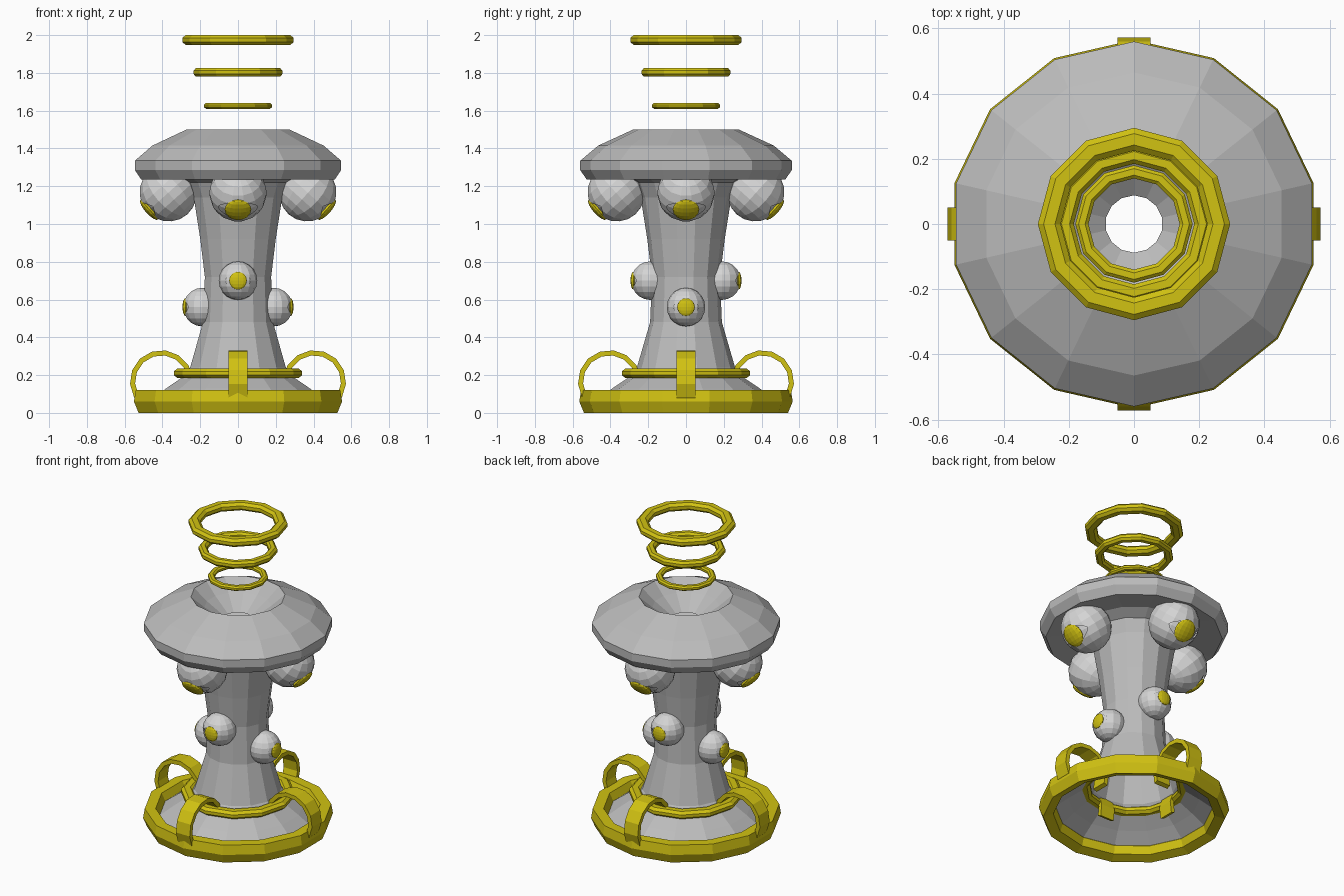
import bpy, bmesh, math
from mathutils import Matrix, Vector

if "Cube" in bpy.data.objects:
    bpy.data.objects.remove(bpy.data.objects["Cube"])


def material(name, rgb):
    m = bpy.data.materials.new(name)
    m.diffuse_color = (*rgb, 1)
    m.use_nodes = True
    m.node_tree.nodes["Principled BSDF"].inputs["Base Color"].default_value = m.diffuse_color
    return m


STONE = material("stone grey", (0.50, 0.50, 0.50))
PALE = material("pale grey", (0.66, 0.66, 0.66))
GOLD = material("yellow gold", (0.64, 0.54, 0.006))


def finish(name, bm, mat, matrix=None, fix_normals=True):
    if fix_normals:
        bmesh.ops.recalc_face_normals(bm, faces=bm.faces)
    if matrix:
        bm.transform(matrix)
    me = bpy.data.meshes.new(name)
    bm.to_mesh(me)
    bm.free()
    me.materials.append(mat)
    ob = bpy.data.objects.new(name, me)
    bpy.context.collection.objects.link(ob)
    return ob


def lathe(name, profile, sides, mat, closed=False):
    """Spin an (r, z) profile around z with a corner at -y."""
    bm = bmesh.new()
    rings = []
    for i in range(sides):
        a = 2 * math.pi * i / sides - math.pi / 2
        rings.append([bm.verts.new((r * math.cos(a), r * math.sin(a), z)) for r, z in profile])
    n = len(profile)
    for i in range(sides):
        p, q = rings[i], rings[(i + 1) % sides]
        for j in range(n if closed else n - 1):
            k = (j + 1) % n
            bm.faces.new((p[j], q[j], q[k], p[k]))
    return finish(name, bm, mat)


def ring(name, r_in, r_out, z0, z1, sides):
    """Ring with a chamfered cross-section."""
    c, h = (r_out - r_in) * 0.25, (z1 - z0) * 0.3
    prof = [(r_in + c, z0), (r_out - c, z0), (r_out, z0 + h), (r_out, z1 - h),
            (r_out - c, z1), (r_in + c, z1), (r_in, z1 - h), (r_in, z0 + h)]
    return lathe(name, prof, sides, GOLD, closed=True)


# hollow column: flared base, waist, wide cap, funnel down to an open hole
lathe("column_and_cap", [
    (0.51, 0.04), (0.39, 0.13), (0.30, 0.19), (0.26, 0.24), (0.19, 0.48), (0.18, 0.72),
    (0.205, 0.92), (0.24, 1.14), (0.27, 1.22), (0.34, 1.255), (0.525, 1.235),
    (0.56, 1.285), (0.56, 1.335), (0.465, 1.415), (0.28, 1.5), (0.20, 1.43), (0.088, 1.35)],
    14, STONE)

# base hoop, collar and three floating rings
lathe("base_hoop", [(0.48, 0.02), (0.54, 0.0), (0.565, 0.06), (0.555, 0.12),
                    (0.49, 0.12), (0.465, 0.07)], 14, GOLD, closed=True)
ring("base_collar", 0.265, 0.34, 0.185, 0.235, 12)
ring("floating_ring_low", 0.14, 0.18, 1.61, 1.64, 12)
ring("floating_ring_middle", 0.185, 0.235, 1.78, 1.826, 12)
ring("floating_ring_top", 0.225, 0.295, 1.948, 2.0, 12)


def loop_handle(name, azimuth):
    """Flat strap bent in an arc from the base hoop into the column."""
    bm = bmesh.new()
    sections, steps = [], 10
    for i in range(steps + 1):
        a = math.radians(-55 + 255 * i / steps)
        sections.append([bm.verts.new((0.405 + r * math.cos(a), y, 0.165 + r * math.sin(a)))
                         for r, y in ((0.14, -0.05), (0.167, -0.05), (0.167, 0.05), (0.14, 0.05))])
    for p, q in zip(sections, sections[1:]):
        for j in range(4):
            k = (j + 1) % 4
            bm.faces.new((p[j], p[k], q[k], q[j]))
    bm.faces.new(sections[0])
    bm.faces.new(sections[-1])
    finish(name, bm, GOLD, Matrix.Rotation(azimuth, 4, 'Z'))


def eye(name, azimuth, dist, z, r, pitch):
    """Lid shell with an almond opening, a ball inside and an iris."""
    place = (Matrix.Rotation(azimuth, 4, 'Z') @ Matrix.Translation((dist, 0, z))
             @ Matrix.Rotation(pitch, 4, 'Y') @ Matrix.Scale(r, 4))
    # lid: two tilted planes bound the almond
    bm = bmesh.new()
    bmesh.ops.create_uvsphere(bm, u_segments=14, v_segments=10, radius=1)
    corner = Vector((0.70, 0, 0))
    t = math.radians(29)
    normals = [Vector((math.cos(t), 0, s * math.sin(t))) for s in (-1, 1)]
    for n in normals:
        bmesh.ops.bisect_plane(bm, geom=bm.verts[:] + bm.edges[:] + bm.faces[:],
                               dist=1e-5, plane_co=corner, plane_no=n)
    opening = [f for f in bm.faces
               if all((f.calc_center_median() - corner).dot(n) > 0 for n in normals)]
    bmesh.ops.delete(bm, geom=opening, context='FACES')
    finish(name + "_lid", bm, PALE, place, fix_normals=False)
    # ball
    bm = bmesh.new()
    bmesh.ops.create_uvsphere(bm, u_segments=14, v_segments=10, radius=0.93)
    finish(name + "_ball", bm, PALE, place)
    # iris
    bm = bmesh.new()
    bmesh.ops.create_uvsphere(bm, u_segments=14, v_segments=8, radius=0.46)
    flat = Matrix.Translation((0.87, 0, 0)) @ Matrix.Diagonal((0.33, 1, 1, 1))
    finish(name + "_iris", bm, GOLD, place @ flat)


# four of everything around the column; small eyes alternate in height
for i, side in enumerate(("right", "back", "left", "front")):
    az = i * math.pi / 2
    loop_handle("loop_handle_" + side, az)
    eye("large_eye_" + side, az, 0.37, 1.165, 0.153, math.radians(42))
    eye("small_eye_" + side, az, 0.19, 0.70 if i % 2 else 0.56, 0.102, 0)
